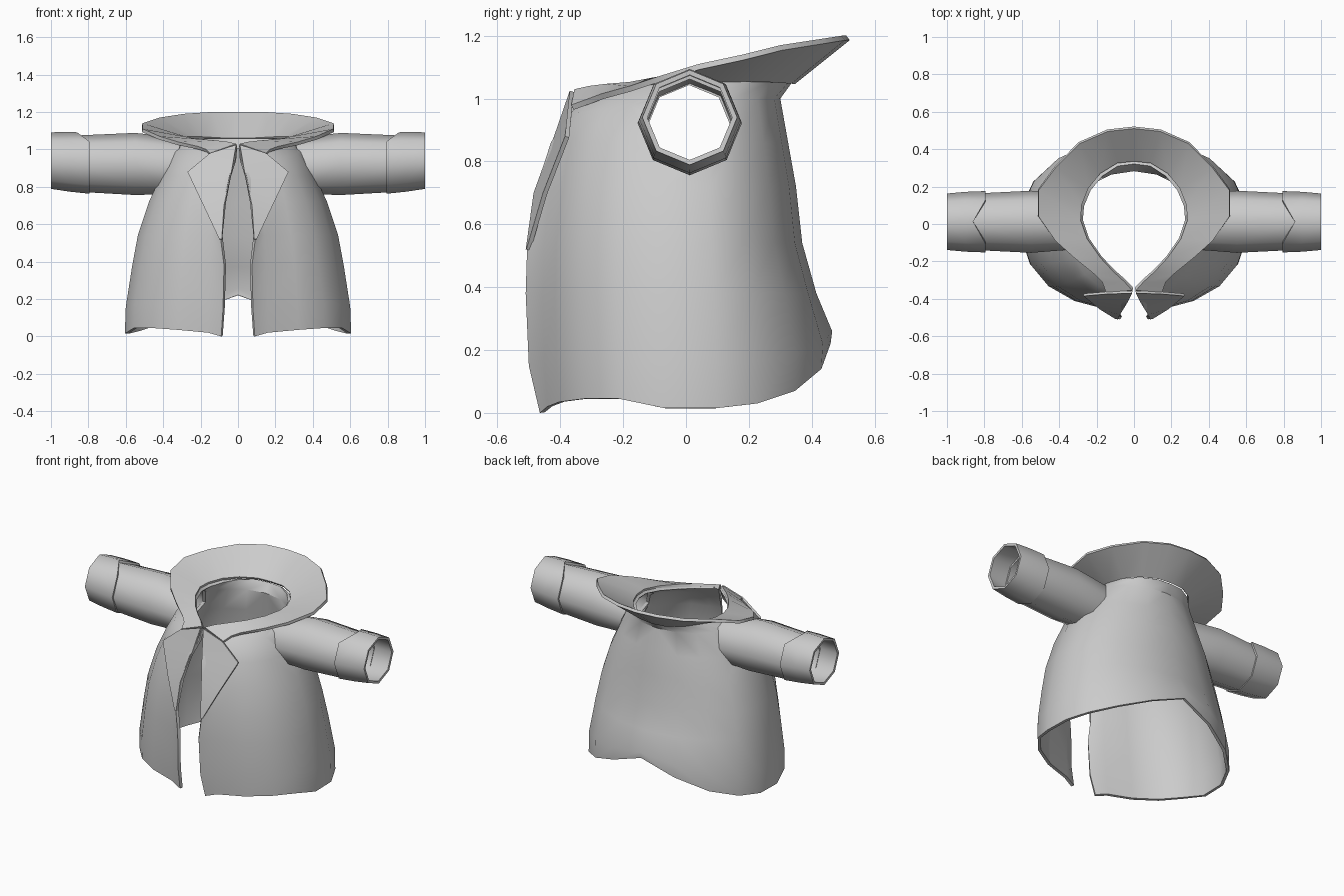
import bpy
from math import sin, cos, radians, pi

if "Cube" in bpy.data.objects:
    bpy.data.objects.remove(bpy.data.objects["Cube"])


def finish(name, verts, faces, thick, offset, angle, cutter=None):
    """Mirrored, solidified shell with smooth shading."""
    me = bpy.data.meshes.new(name)
    me.from_pydata(verts, [], faces)
    ob = bpy.data.objects.new(name, me)
    bpy.context.collection.objects.link(ob)
    m = ob.modifiers.new("mirror", 'MIRROR')
    m.merge_threshold = 0.002
    s = ob.modifiers.new("solid", 'SOLIDIFY')
    s.thickness, s.offset = thick, offset
    if cutter:
        b = ob.modifiers.new("holes", 'BOOLEAN')
        b.operation, b.object, b.solver = 'DIFFERENCE', cutter, 'EXACT'
    bpy.ops.object.select_all(action='DESELECT')
    ob.select_set(True)
    bpy.context.view_layer.objects.active = ob
    bpy.ops.object.convert(target='MESH')
    bpy.ops.object.shade_smooth_by_angle(angle=radians(angle))
    return ob


def loft(name, rows, thick, offset=-1, angle=40, closed=False, cutter=None):
    n = len(rows[0])
    verts = [p for r in rows for p in r]
    faces = [(r * n + c, r * n + (c + 1) % n, (r + 1) * n + (c + 1) % n, (r + 1) * n + c)
             for r in range(len(rows) - 1) for c in range(n if closed else n - 1)]
    return finish(name, verts, faces, thick, offset, angle, cutter)


# neck line and collar edge, from the front opening round to the centre back
neck = [(.01, -.355, 1.03), (.05, -.31, 1.04), (.11, -.255, 1.047), (.18, -.18, 1.053),
        (.25, -.08, 1.062), (.285, .02, 1.07), (.28, .1, 1.07), (.245, .19, 1.07),
        (.18, .27, 1.067), (.09, .325, 1.062), (0, .335, 1.06)]
collar_edge = [(.15, -.365, .98), (.17, -.31, 1.0), (.21, -.27, 1.015), (.32, -.18, 1.04),
               (.42, -.09, 1.07), (.51, .04, 1.11), (.51, .18, 1.14), (.42, .3, 1.17),
               (.29, .43, 1.19), (.14, .495, 1.2), (0, .51, 1.2)]
hem = [0, .02, .035, .045, .045, .015, .015, .03, .07, .14, .22]
thetas = [12, 28, 46, 64, 82, 100, 118, 138, 159, 180]

# body rows: height, half width, front y, back y, opening edge x, opening edge y
levels = [(0, .61, -.45, .46, .09, -.465), (.16, .605, -.46, .465, .08, -.5),
          (.38, .57, -.465, .415, .075, -.51), (.54, .54, -.46, .37, .095, -.505),
          (.72, .48, -.44, .35, .075, -.475), (.86, .415, -.41, .325, .045, -.43),
          (1.0, .35, -.375, .30, .015, -.375)]


def body_row(i, level):
    z, w, yf, yb, ex, ey = level
    pts = [(ex, ey)]
    for t in thetas:
        a = radians(t)
        if t < 90:
            pts.append((w * sin(a) ** .85, .02 + (yf - .02) * cos(a) ** .85))
        else:
            pts.append((w * sin(a), .02 - (yb - .02) * cos(a)))
    out = []
    for c, (x, y) in enumerate(pts):
        h = z
        if i == 0:
            h = hem[c]
        elif i == 1:
            h = (hem[c] + .3) / 2
        elif i == 6:
            h = z - .05 * max(0, cos(radians(([0] + thetas)[c])))
        out.append((x, y, h))
    return out


# hidden cutter for the arm holes
bpy.ops.mesh.primitive_cylinder_add(vertices=8, radius=.133, depth=1.6,
                                    location=(0, .01, .91), rotation=(0, pi / 2, 0))
cutter = bpy.context.object
cutter.name = "arm_hole_cutter"
cutter.hide_render = True

# coat body
rows = [body_row(i, l) for i, l in enumerate(levels)]
rows.append([(x, y, z - .012) for x, y, z in neck])
loft("coat_body", rows, .018, cutter=cutter)
bpy.data.objects.remove(cutter)

# flared collar
loft("collar", [neck, collar_edge], .018, offset=1, angle=35)

# lapels
loft("lapel", [[(.01, -.37, 1.025), (.15, -.375, .98)],
               [(.035, -.42, .88), (.27, -.385, .88)],
               [(.075, -.485, .70), (.185, -.455, .70)],
               [(.087, -.51, .52), (.1, -.508, .52)]], .014, offset=1, angle=35)


# sleeves and cuffs: eight-sided tubes with a corner on top
def ring(x, cz, r, tilt=0.0, notch=0.0):
    return [(x + tilt * cos(k * pi / 4) + (notch if k == 0 else 0),
             .012 - r * sin(k * pi / 4), cz + r * cos(k * pi / 4)) for k in range(8)]


loft("sleeve", [ring(.35, .91, .15, -.055), ring(.55, .922, .166), ring(.87, .924, .15)][::-1],
     .012, angle=50, closed=True, offset=1)
loft("cuff", [ring(.795, .927, .164, notch=.065), ring(.9, .934, .16), ring(1.0, .94, .151)][::-1],
     .016, angle=50, closed=True, offset=1)
